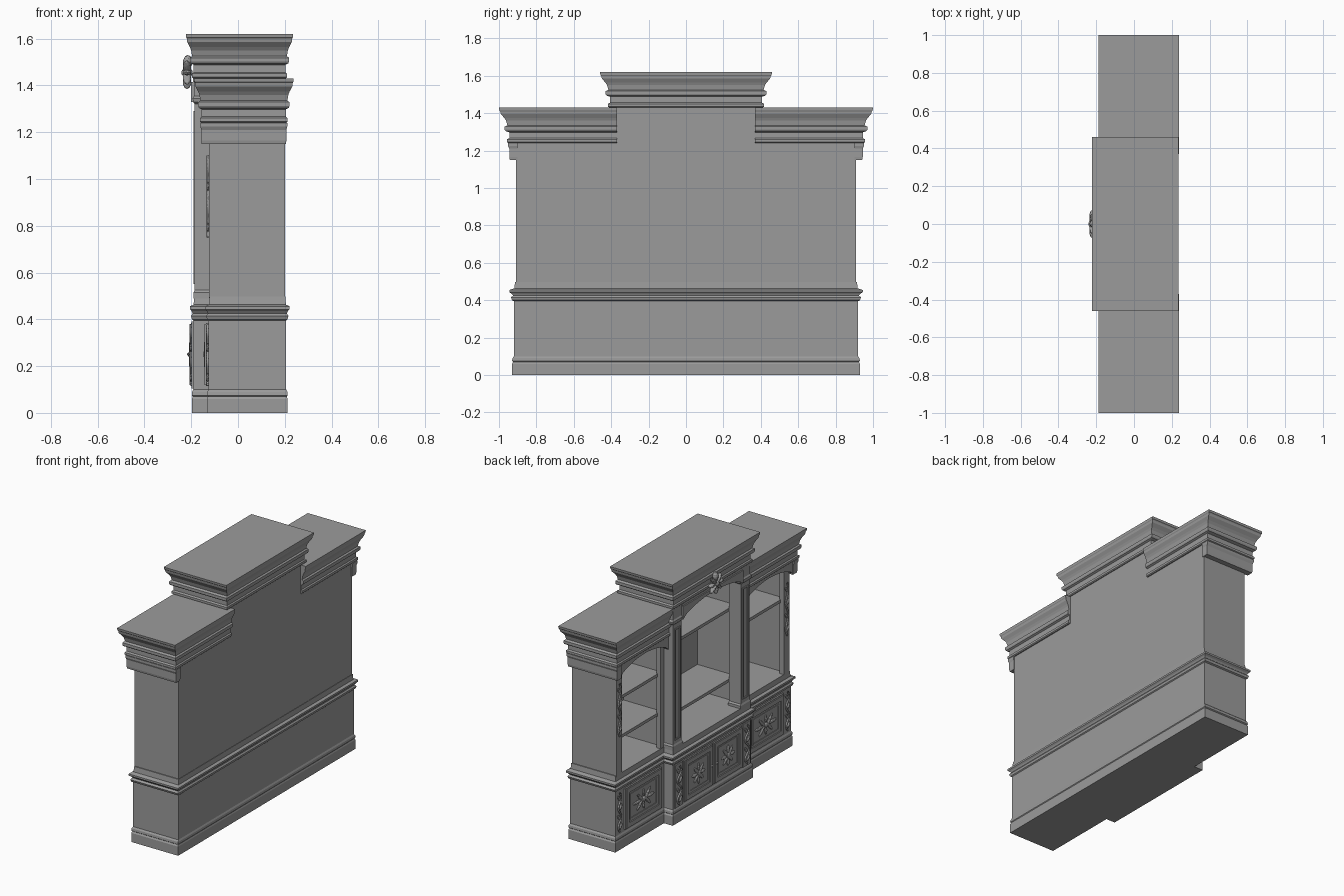
import bpy
import bmesh
from math import sin, cos, pi, radians

cube = bpy.data.objects.get("Cube")
if cube:
    bpy.data.objects.remove(cube, do_unlink=True)

grey = bpy.data.materials.new("plain_grey")
grey.use_nodes = True
tone = (0.33, 0.33, 0.33, 1)
grey.diffuse_color = tone
grey.node_tree.nodes["Principled BSDF"].inputs["Base Color"].default_value = tone


def finish(name, bm):
    bmesh.ops.recalc_face_normals(bm, faces=bm.faces)
    mesh = bpy.data.meshes.new(name)
    bm.to_mesh(mesh)
    bm.free()
    mesh.materials.append(grey)
    ob = bpy.data.objects.new(name, mesh)
    bpy.context.collection.objects.link(ob)
    return ob


def loft(name, profile, x, y, scale=(0.6, 0.6, 1, 1)):
    """Stack rectangles; each profile step is (height, overhang)."""
    bm = bmesh.new()
    rings = []
    for z, o in profile:
        xa, xb = x[0] - o * scale[0], x[1] + o * scale[1]
        ya, yb = y[0] - o * scale[2], y[1] + o * scale[3]
        rings.append([bm.verts.new((a, b, z)) for a, b in
                      ((xa, ya), (xb, ya), (xb, yb), (xa, yb))])
    for low, high in zip(rings, rings[1:]):
        for i in range(4):
            j = (i + 1) % 4
            bm.faces.new((low[i], low[j], high[j], high[i]))
    bm.faces.new(rings[0])
    bm.faces.new(rings[-1])
    return finish(name, bm)


def box(name, x, y, z):
    return loft(name, [(z[0], 0), (z[1], 0)], x, sorted(y))


def arch(name, x, y, spring, crown, top):
    """Board with a curved lower edge."""
    n = 16
    bm = bmesh.new()
    cols = []
    for i in range(n + 1):
        t = i / n
        z = spring + (crown - spring) * sin(pi * t) ** 0.6 if 0 < i < n else spring
        yy = y[0] + (y[1] - y[0]) * t
        cols.append([bm.verts.new(p) for p in
                     ((x[0], yy, z), (x[1], yy, z), (x[1], yy, top), (x[0], yy, top))])
    for a, b in zip(cols, cols[1:]):
        for i in range(4):
            j = (i + 1) % 4
            bm.faces.new((a[i], a[j], b[j], b[i]))
    bm.faces.new(cols[0])
    bm.faces.new(cols[-1])
    return finish(name, bm)


def leaf(name, x, y, z, length, width, angle, depth=0.008):
    bm = bmesh.new()
    bmesh.ops.create_icosphere(bm, subdivisions=2, radius=1)
    ob = finish(name, bm)
    ob.location = (x, y, z)
    ob.scale = (depth, length, width)
    ob.rotation_euler[0] = angle
    return ob


def rosette(name, x, y, z, ry, rz, depth=0.008):
    """Leaves radiating from a round boss."""
    for i in range(8):
        a = 2 * pi * i / 8
        r = 0.6 * (1 if i % 2 == 0 else 0.75)
        leaf(name + "_leaf", x, y + ry * r * cos(a), z + rz * r * sin(a),
             (ry * abs(cos(a)) + rz * abs(sin(a))) * 0.4, min(ry, rz) * 0.17, a, depth)
    leaf(name + "_boss", x, y, z, min(ry, rz) * 0.3, min(ry, rz) * 0.3, 0, depth * 1.4)


def scroll(name, x, y, z0, z1, width):
    """Waving stem with side leaves."""
    data = bpy.data.curves.new(name, "CURVE")
    data.dimensions = "3D"
    data.bevel_depth = 0.006
    data.bevel_resolution = 1
    line = data.splines.new("POLY")
    n = 24
    line.points.add(n)
    for i, p in enumerate(line.points):
        t = i / n
        p.co = (x, y + width * sin(4 * pi * t), z0 + (z1 - z0) * t, 1)
    data.materials.append(grey)
    bpy.context.collection.objects.link(bpy.data.objects.new(name, data))
    for i in range(4):
        side = 1 if i % 2 else -1
        leaf(name + "_leaf", x, y + side * width * 0.6, z0 + (z1 - z0) * (i + 0.5) / 4,
             0.022, 0.009, radians(55 * side))


def frame(name, x, y, z, w):
    """Four raised strips around a panel."""
    a, b = sorted(y)
    for yy, zz in (((a, b), (z[0], z[0] + w)), ((a, b), (z[1] - w, z[1])),
                   ((a, a + w), (z[0] + w, z[1] - w)), ((b - w, b), (z[0] + w, z[1] - w))):
        box(name, x, yy, zz)


# Lower cabinet with skirting and waist moulding
base = [(0, .02), (.06, .02), (.07, .014), (.075, .02), (.09, .018), (.1, .01),
        (.395, .01), (.4, .02), (.415, .026), (.425, .014), (.435, .022),
        (.443, .035), (.455, .035), (.463, .008), (.498, .004)]
loft("lower_cabinet", base, (-.12, .2), (-.91, .91))
loft("lower_centre", base, (-.185, .1), (-.4, .4))

# Upper carcass
box("back_panel", (.175, .2), (-.905, .905), (.49, 1.25))
box("back_panel_top", (.175, .2), (-.38, .38), (1.25, 1.43))
box("centre_ceiling", (-.12, .2), (-.4, .4), (1.415, 1.432))
box("centre_shelf", (-.1, .18), (-.38, .38), (.65, .67))
box("centre_top_shelf", (-.1, .18), (-.38, .38), (1.12, 1.14))

crown = [(1.24, .003), (1.245, .012), (1.26, .012), (1.266, 0), (1.298, 0),
         (1.304, .02), (1.312, .025), (1.328, .025), (1.335, .01), (1.36, .017),
         (1.375, .027), (1.395, .045), (1.41, .048), (1.415, .053), (1.43, .055)]
loft("centre_cornice", [(z + .19, o) for z, o in crown], (-.19, .203), (-.405, .405))

for s, tag in ((1, "left"), (-1, "right")):
    # Walls and pilasters
    box(tag + "_end_wall", (-.12, .2), (s * .88, s * .908), (.49, 1.25))
    box(tag + "_divider", (-.12, .2), (s * .37, s * .405), (.49, 1.43))
    box(tag + "_corner_pilaster", (-.125, -.09), (s * .85, s * .908), (.49, 1.25))
    box(tag + "_inner_stile", (-.12, -.09), (s * .4, s * .44), (.49, 1.25))
    pil = sorted((s * .31, s * .4))
    loft(tag + "_pilaster", [(.49, .008), (.515, .008), (.525, 0), (1.32, 0), (1.33, .012),
         (1.345, .015), (1.355, .004), (1.43, .004)], (-.185, -.1), pil)
    frame(tag + "_pilaster_bead", (-.19, -.18), (s * .325, s * .385), (.55, 1.29), .01)
    scroll(tag + "_pilaster_carving", -.128, s * .878, .75, 1.1, .013)

    # Side cornice, frieze and shelves
    y = sorted((s * .37, s * .945))
    ends = (.6, .6, 0, 1) if s > 0 else (.6, .6, 1, 0)
    loft(tag + "_cornice", crown, (-.155, .205), y, ends)
    loft(tag + "_end_frieze", [(1.15, 0), (1.165, .003), (1.21, .003), (1.225, .01), (1.24, .01)],
         (-.155, .205), sorted((s * .9, s * .942)), ends)
    arch(tag + "_side_valance", (-.152, -.11), sorted((s * .4, s * .91)), 1.15, 1.22, 1.25)
    for z in ((.73, .99) if s > 0 else (.99,)):
        box(tag + "_shelf", (-.1, .18), (s * .4, s * .89), (z - .02, z))

    # Side door with carved panel
    box(tag + "_side_door", (-.136, -.12), (s * .45, s * .83), (.115, .385))
    frame(tag + "_side_door_frame", (-.143, -.13), (s * .455, s * .825), (.12, .38), .03)
    frame(tag + "_side_door_bead", (-.14, -.13), (s * .5, s * .78), (.165, .335), .008)
    rosette(tag + "_side_carving", -.138, s * .64, .25, .115, .065)

    # Centre door with carved panel and knob
    box(tag + "_centre_door", (-.2, -.18), (s * .008, s * .3), (.115, .385))
    frame(tag + "_centre_door_frame", (-.207, -.19), (s * .012, s * .296), (.12, .38), .028)
    frame(tag + "_centre_door_bead", (-.203, -.19), (s * .052, s * .256), (.16, .34), .008)
    rosette(tag + "_centre_carving", -.201, s * .154, .25, .07, .07)
    leaf(tag + "_knob", -.21, s * .026, .25, .007, .007, 0)

    # Carved lower posts
    box(tag + "_lower_post", (-.198, -.18), (s * .315, s * .395), (.105, .39))
    scroll(tag + "_lower_post_carving", -.2, s * .355, .12, .375, .022)
    scroll(tag + "_lower_corner_carving", -.13, s * .88, .12, .375, .015)

# Arched centre frieze and crest
arch("centre_arch", (-.192, -.11), (-.315, .315), 1.34, 1.405, 1.435)
arch("centre_arch_bead", (-.2, -.18), (-.315, .315), 1.33, 1.395, 1.415)
rosette("crest", -.218, 0, 1.455, .075, .07, .018)
leaf("crest_top", -.215, 0, 1.5, .03, .02, pi / 2, .02)
